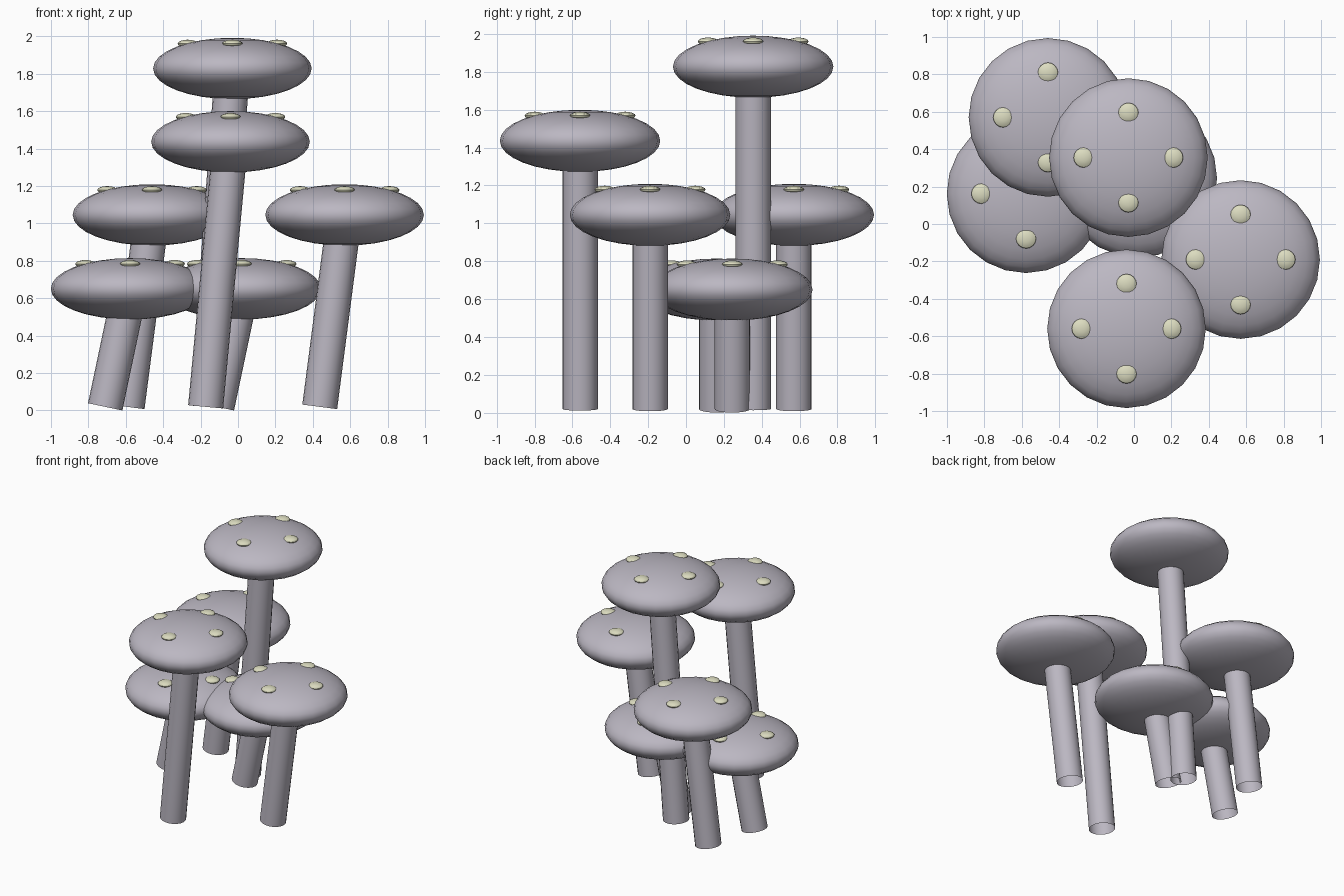
import bpy
from mathutils import Vector

if "Cube" in bpy.data.objects:
    bpy.data.objects.remove(bpy.data.objects["Cube"])

CAP_R, CAP_H = 0.424, 0.164     # cap radius and half height
STEM_R = 0.094
LEAN = 0.133                    # sideways shift between stem foot and cap
SPOT_OFFSET = 0.239


def material(name, rgb):
    m = bpy.data.materials.new(name)
    m.diffuse_color = (*rgb, 1.0)
    m.use_nodes = True
    m.node_tree.nodes["Principled BSDF"].inputs["Base Color"].default_value = m.diffuse_color
    return m


grey = material("lilac grey", (0.50, 0.475, 0.54))
cream = material("pale cream", (0.72, 0.72, 0.53))


def finish(name, mat):
    ob = bpy.context.object
    ob.name = name
    ob.data.materials.append(mat)
    bpy.ops.object.shade_smooth_by_angle()
    return ob


def ellipsoid(name, loc, radius, half_height, segments, rings, mat):
    bpy.ops.mesh.primitive_uv_sphere_add(segments=segments, ring_count=rings,
                                         radius=1, location=loc)
    bpy.context.object.scale = (radius, radius, half_height)
    bpy.ops.object.transform_apply(location=False, rotation=False, scale=True)
    return finish(name, mat)


def mushroom(tag, x, y, z):
    # leaning open tube from the foot up to the middle of the cap
    foot, top = Vector((x - LEAN, y, 0.019)), Vector((x, y, z))
    axis = top - foot
    bpy.ops.mesh.primitive_cylinder_add(
        vertices=20, radius=STEM_R, depth=axis.length, end_fill_type='NOTHING',
        location=(foot + top) / 2,
        rotation=axis.to_track_quat('Z', 'Y').to_euler())
    finish(tag + "_stem", grey)

    # flattened cap
    ellipsoid(tag + "_cap", top, CAP_R, CAP_H, 24, 16, grey)

    # four spots on top of the cap
    for i, (dx, dy) in enumerate(((1, 0), (0, 1), (-1, 0), (0, -1))):
        loc = top + Vector((dx * SPOT_OFFSET, dy * SPOT_OFFSET, 0.133))
        ellipsoid(f"{tag}_spot_{i + 1}", loc, 0.054, 0.021, 16, 8, cream)


# cap centres
for tag, x, y, z in (
    ("tall_mushroom", -0.03, 0.355, 1.828),
    ("front_mushroom", -0.04, -0.56, 1.436),
    ("right_mushroom", 0.57, -0.19, 1.045),
    ("back_mushroom", -0.46, 0.57, 1.045),
    ("left_low_mushroom", -0.577, 0.162, 0.65),
    ("middle_low_mushroom", 0.02, 0.245, 0.65),
):
    mushroom(tag, x, y, z)
